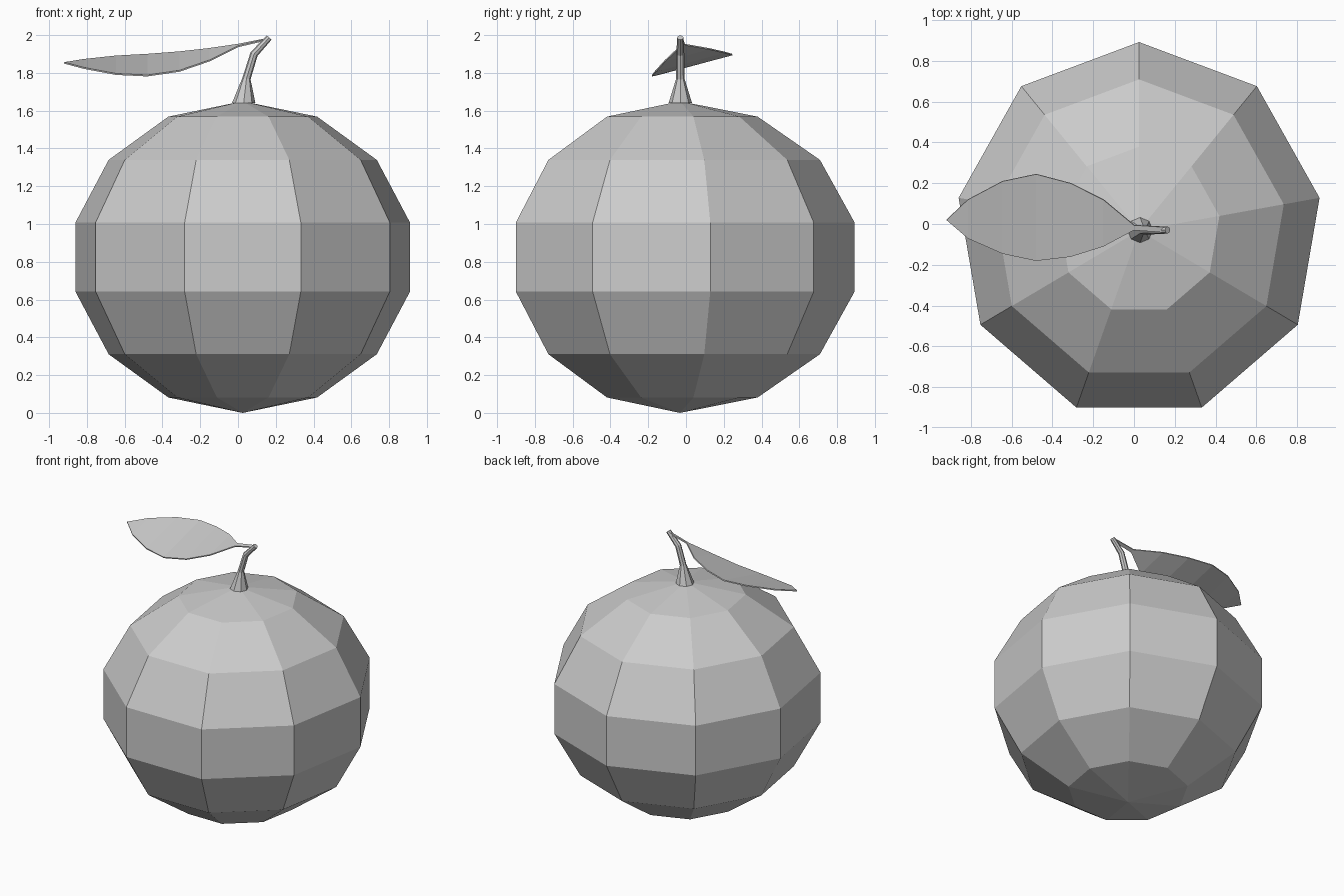
import bpy, bmesh, math
from mathutils import Vector, Matrix

if "Cube" in bpy.data.objects:
    bpy.data.objects.remove(bpy.data.objects["Cube"])


def make_object(name, bm):
    bmesh.ops.recalc_face_normals(bm, faces=bm.faces)
    mesh = bpy.data.meshes.new(name)
    bm.to_mesh(mesh)
    bm.free()
    obj = bpy.data.objects.new(name, mesh)
    bpy.context.collection.objects.link(obj)
    return obj


# Fruit body: nine-sided faceted ball with one corner pointing to the back
bm = bmesh.new()
bmesh.ops.create_uvsphere(bm, u_segments=9, v_segments=7, radius=1)
first = max((v.co for v in bm.verts), key=lambda c: (round(abs(c.z), 2) < 0.3, c.x))
turn = math.pi / 2 - math.atan2(first.y, first.x)
bmesh.ops.rotate(bm, verts=bm.verts, matrix=Matrix.Rotation(turn, 3, 'Z'))
bmesh.ops.scale(bm, verts=bm.verts, vec=(0.922, 0.948, 0.825))
bmesh.ops.translate(bm, verts=bm.verts, vec=(0.025, -0.032, 0.825))
make_object("fruit", bm)

# Stem: flared tube bending to the right (x, z, radius)
path = [(0.03, 1.64, 0.062), (0.045, 1.77, 0.022), (0.085, 1.90, 0.021), (0.165, 1.987, 0.017)]
SIDES = 8
bm = bmesh.new()
rings = []
for i, (x, z, r) in enumerate(path):
    a, b = path[max(i - 1, 0)], path[min(i + 1, len(path) - 1)]
    d = Vector((b[0] - a[0], 0, b[1] - a[1])).normalized()
    if i == 0:
        d = Vector((0, 0, 1))
    u = Vector((d.z, 0, -d.x))
    ring = []
    for k in range(SIDES):
        t = 2 * math.pi * k / SIDES
        ring.append(bm.verts.new(Vector((x, -0.03, z)) + u * r * math.cos(t)
                                 + Vector((0, r * math.sin(t), 0))))
    rings.append(ring)
for lo, hi in zip(rings, rings[1:]):
    for k in range(SIDES):
        n = (k + 1) % SIDES
        bm.faces.new((lo[k], lo[n], hi[n], hi[k]))
bm.faces.new(rings[0])
bm.faces.new(rings[-1])
make_object("stem", bm)

# Leaf with stalk: rows of (x, front y, front z, back y, back z), then the tip
rows = [(0.15, -0.04, 1.975, -0.015, 1.98), (0.0, -0.03, 1.94, -0.005, 1.95),
        (-0.15, -0.11, 1.865, 0.12, 1.928), (-0.31, -0.16, 1.81, 0.20, 1.91),
        (-0.48, -0.18, 1.785, 0.245, 1.897), (-0.645, -0.145, 1.793, 0.21, 1.888),
        (-0.815, -0.07, 1.825, 0.12, 1.87)]
bm = bmesh.new()
pairs = [(bm.verts.new((x, yf, zf)), bm.verts.new((x, yb, zb))) for x, yf, zf, yb, zb in rows]
for (a, b), (c, d) in zip(pairs, pairs[1:]):
    bm.faces.new((a, b, d, c))
tip = bm.verts.new((-0.92, 0.02, 1.853))
bm.faces.new((*pairs[-1], tip))
leaf = make_object("leaf", bm)
solid = leaf.modifiers.new("thickness", 'SOLIDIFY')
solid.thickness = 0.008
solid.offset = 0
